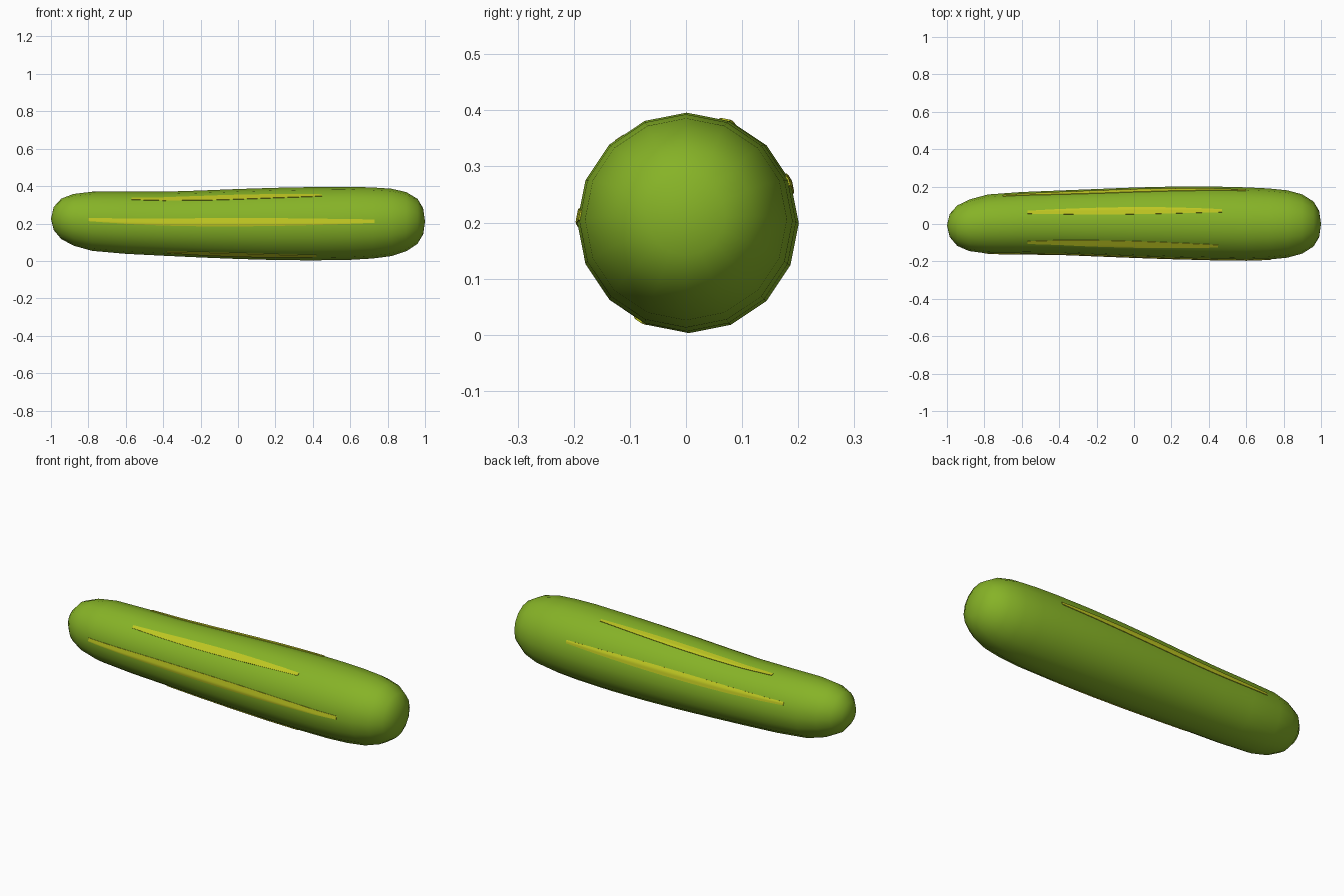
import bpy, bmesh, math
from mathutils import Vector

if "Cube" in bpy.data.objects:
    bpy.data.objects.remove(bpy.data.objects["Cube"])

SIDES = 16


def material(name, rgb):
    m = bpy.data.materials.new(name)
    m.diffuse_color = (*rgb, 1)
    m.use_nodes = True
    m.node_tree.nodes["Principled BSDF"].inputs["Base Color"].default_value = m.diffuse_color
    return m


green = material("cucumber green", (0.24, 0.45, 0.02))
yellow = material("pale yellow streak", (0.52, 0.57, 0.016))

# Rings along the body: x, centre y, centre z, radius
RINGS = [(-0.985, -0.008, 0.227, 0.062), (-0.945, -0.009, 0.225, 0.108),
         (-0.88, -0.007, 0.220, 0.138), (-0.78, 0.000, 0.212, 0.158),
         (-0.60, 0.005, 0.204, 0.166), (-0.40, 0.008, 0.199, 0.171),
         (-0.20, 0.008, 0.1975, 0.179), (0.0, 0.008, 0.1975, 0.187),
         (0.20, 0.007, 0.198, 0.193), (0.40, 0.005, 0.199, 0.196),
         (0.60, 0.001, 0.201, 0.195), (0.72, 0.0, 0.203, 0.190),
         (0.82, 0.0, 0.206, 0.180), (0.90, 0.0, 0.210, 0.158),
         (0.96, 0.0, 0.212, 0.120), (0.99, 0.0, 0.212, 0.070)]


def ring_at(x):
    for a, b in zip(RINGS, RINGS[1:]):
        if a[0] <= x <= b[0]:
            t = (x - a[0]) / (b[0] - a[0])
            return [p + (q - p) * t for p, q in zip(a, b)]


def point(ring, angle, lift=0.0):
    # angle runs from +y towards +z; radius follows the flat sides
    x, cy, cz, r = ring
    step = 2 * math.pi / SIDES
    off = (angle % step) - step / 2
    r = r * math.cos(step / 2) / math.cos(off) + lift
    return Vector((x, cy + r * math.cos(angle), cz + r * math.sin(angle)))


def finish(bm, name, mat):
    bmesh.ops.recalc_face_normals(bm, faces=bm.faces)
    me = bpy.data.meshes.new(name)
    bm.to_mesh(me)
    bm.free()
    for p in me.polygons:
        p.use_smooth = True
    me.materials.append(mat)
    ob = bpy.data.objects.new(name, me)
    bpy.context.collection.objects.link(ob)
    return ob


# Body
bm = bmesh.new()
loops = [[bm.verts.new(point(r, 2 * math.pi * i / SIDES)) for i in range(SIDES)]
         for r in RINGS]
for a, b in zip(loops, loops[1:]):
    for i in range(SIDES):
        j = (i + 1) % SIDES
        bm.faces.new((a[i], a[j], b[j], b[i]))
for loop, tip in ((loops[0], (-1, -0.008, 0.225)), (loops[-1], (1, 0, 0.21))):
    v = bm.verts.new(tip)
    for i in range(SIDES):
        bm.faces.new((loop[i], loop[(i + 1) % SIDES], v))
finish(bm, "cucumber_body", green)


# Long thin streaks that hug the skin
def streak(name, degrees, x0, x1, width):
    bm = bmesh.new()
    rows, n, cols = [], 24, 6
    for k in range(n + 1):
        t = k / n
        ring = ring_at(x0 + (x1 - x0) * t)
        w = width * (0.4 + 0.6 * math.sin(math.pi * t))
        row = []
        for lift in (0.003, -0.004):
            side = []
            for c in range(cols + 1):
                a = math.radians(degrees) + (c / cols - 0.5) * w / ring[3]
                side.append(bm.verts.new(point(ring, a, lift)))
            row += side if lift > 0 else side[::-1]
        rows.append(row)
    for a, b in zip(rows, rows[1:]):
        for i in range(len(a)):
            j = (i + 1) % len(a)
            bm.faces.new((a[i], a[j], b[j], b[i]))
    bm.faces.new(rows[0])
    bm.faces.new(rows[-1])
    ob = finish(bm, name, yellow)
    bpy.context.view_layer.objects.active = ob
    ob.select_set(True)
    bpy.ops.object.shade_smooth_by_angle(angle=math.radians(40))
    ob.select_set(False)


for name, deg, x0, x1, w in (("front_streak", 177, -0.80, 0.73, 0.045),
                             ("upper_front_streak", 129, -0.57, 0.45, 0.042),
                             ("upper_back_streak", 70, -0.57, 0.47, 0.040),
                             ("back_streak", 22, -0.70, 0.60, 0.042),
                             ("lower_front_streak", 243, -0.38, 0.42, 0.034)):
    streak(name, deg, x0, x1, w)
